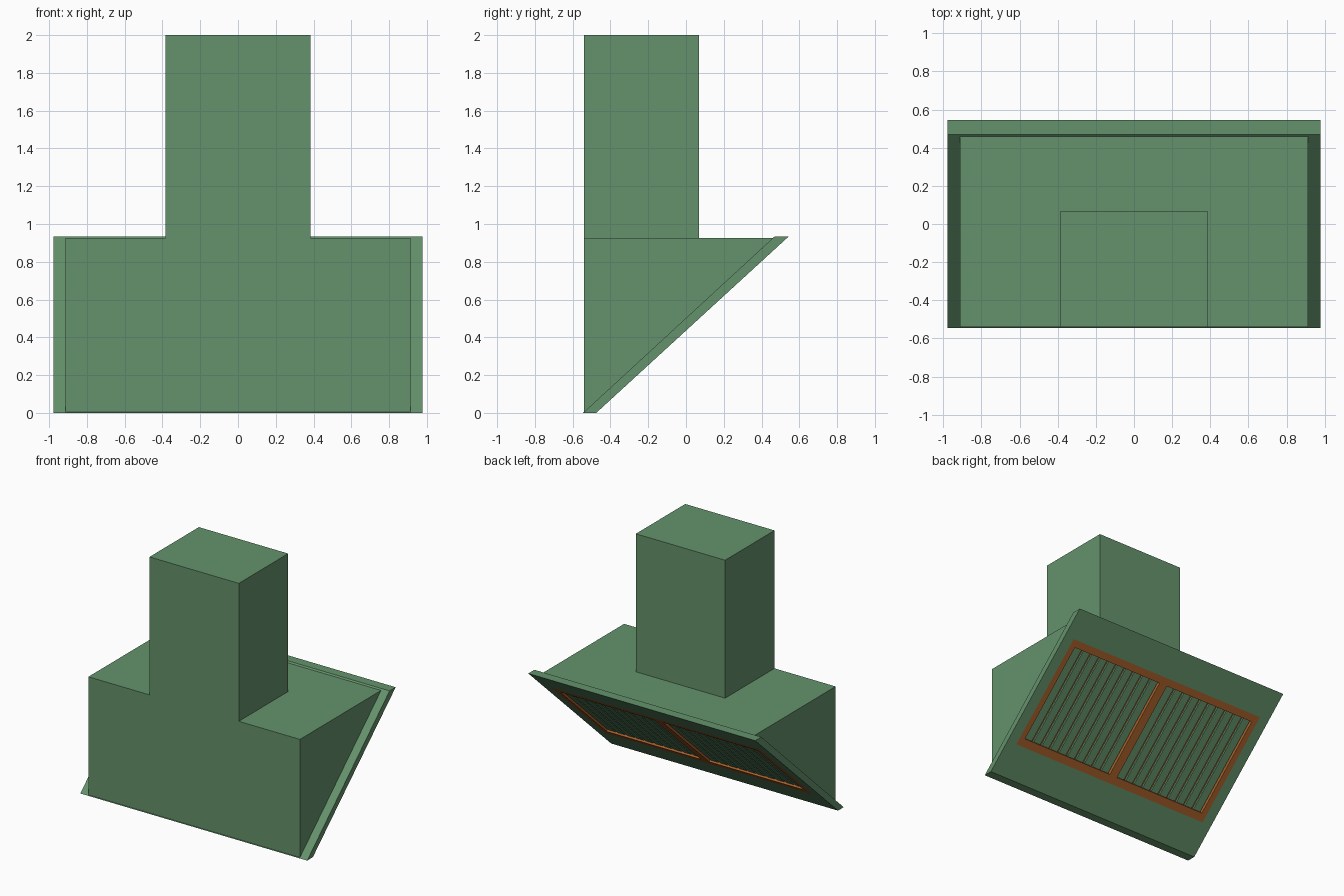
import bpy, bmesh
from mathutils import Vector, Matrix

cube = bpy.data.objects.get("Cube")
if cube:
    bpy.data.objects.remove(cube, do_unlink=True)


def material(name, rgb):
    m = bpy.data.materials.new(name)
    m.use_nodes = True
    m.diffuse_color = (*rgb, 1)
    m.node_tree.nodes["Principled BSDF"].inputs["Base Color"].default_value = (*rgb, 1)
    return m


GREEN = material("sage_green", (0.128, 0.288, 0.149))
ORANGE = material("burnt_orange", (0.4, 0.122, 0.024))


def finish(bm, name, mats=(GREEN,)):
    mesh = bpy.data.meshes.new(name)
    bm.to_mesh(mesh)
    bm.free()
    for m in mats:
        mesh.materials.append(m)
    obj = bpy.data.objects.new(name, mesh)
    bpy.context.collection.objects.link(obj)


def prism(profile, half_width):
    """Sweep a (y, z) outline across x."""
    bm = bmesh.new()
    ends = [[bm.verts.new((x, y, z)) for y, z in profile] for x in (-half_width, half_width)]
    for end in ends:
        bm.faces.new(end)
    for i in range(len(profile)):
        j = (i + 1) % len(profile)
        bm.faces.new((ends[0][i], ends[0][j], ends[1][j], ends[1][i]))
    bmesh.ops.recalc_face_normals(bm, faces=bm.faces)
    return bm


# Chimney and wedge-shaped hood body
finish(prism([(-0.54, 0.925), (0.068, 0.925), (0.068, 2), (-0.54, 2)], 0.385), "chimney")
finish(prism([(-0.54, 0.005), (-0.53, 0.005), (0.46, 0.917), (0.46, 0.925), (-0.54, 0.925)],
             0.912), "hood_body")

# Sloping intake panel: the underside runs from low to high
low, high = Vector((0, -0.475, 0)), Vector((0, 0.545, 0.935))
length = (high - low).length
along = (high - low).normalized()
across = Vector((1, 0, 0))
out = along.cross(across)
if out.z > 0:
    out.negate()
FRAME_X, FRAME_S = 0.895, (0.19 * length, 0.835 * length)
HOLE_X, HOLE_S = (0.035, 0.85), (0.235 * length, 0.795 * length)
DEPTH = 0.03

bm = prism([(-0.545, 0), (-0.475, 0), (0.545, 0.935), (0.47, 0.935)], 0.978)


def cut(point, normal):
    bmesh.ops.bisect_plane(bm, geom=bm.verts[:] + bm.edges[:] + bm.faces[:],
                           plane_co=point, plane_no=normal)


for x in (FRAME_X, *HOLE_X):
    for side in (-1, 1):
        cut(across * x * side, across)
for s in FRAME_S + HOLE_S:
    cut(low + along * s, along)

# Colour the flush frame, then sink the two filter openings
holes = []
for f in bm.faces:
    c = f.calc_center_median()
    s = (c - low).dot(along)
    if f.normal.dot(out) > 0.99 and abs(c.x) < FRAME_X and FRAME_S[0] < s < FRAME_S[1]:
        f.material_index = 1
        if HOLE_X[0] < abs(c.x) < HOLE_X[1] and HOLE_S[0] < s < HOLE_S[1]:
            holes.append(f)
rim = bmesh.ops.inset_individual(bm, faces=holes, thickness=0, depth=-DEPTH)
for f in rim["faces"]:
    f.material_index = 1
finish(bm, "intake_panel", (GREEN, ORANGE))

# Filter slats running up the slope in each opening
COUNT, GAP, THICK = 10, 0.018, 0.016
pitch = (HOLE_X[1] - HOLE_X[0]) / COUNT
basis = Matrix((across, along, out)).transposed().to_4x4()
for side, name in ((1, "left_filter_slats"), (-1, "right_filter_slats")):
    bm = bmesh.new()
    for i in range(COUNT):
        centre = (low + across * side * (HOLE_X[0] + pitch * (i + 0.5))
                  + along * sum(HOLE_S) / 2 - out * (DEPTH - THICK / 2))
        size = Matrix.Diagonal((pitch - GAP, HOLE_S[1] - HOLE_S[0], THICK, 1))
        bmesh.ops.create_cube(bm, size=1, matrix=Matrix.Translation(centre) @ basis @ size)
    bmesh.ops.recalc_face_normals(bm, faces=bm.faces)
    finish(bm, name)
